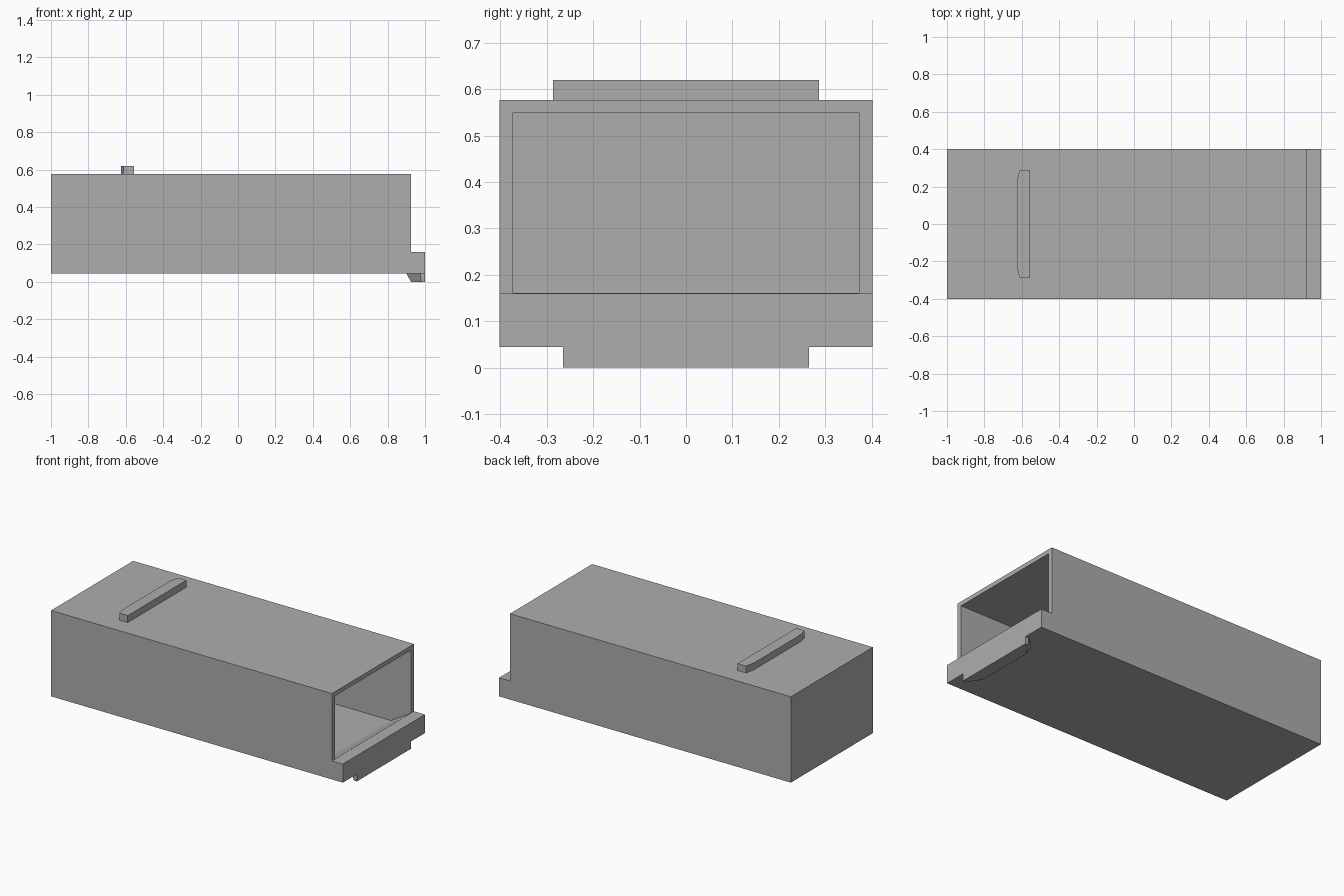
import bpy
import bmesh

cube = bpy.data.objects.get("Cube")
if cube:
    bpy.data.objects.remove(cube, do_unlink=True)

# One plain grey material
GREY = (0.42, 0.42, 0.42, 1)
grey = bpy.data.materials.new("plain grey")
grey.use_nodes = True
grey.diffuse_color = GREY
grey.node_tree.nodes["Principled BSDF"].inputs["Base Color"].default_value = GREY


def loft(name, ring_a, ring_b):
    """Solid between two matching rings of 3D points."""
    bm = bmesh.new()
    a = [bm.verts.new(p) for p in ring_a]
    b = [bm.verts.new(p) for p in ring_b]
    bm.faces.new(a)
    bm.faces.new(b)
    for i in range(len(a)):
        j = (i + 1) % len(a)
        bm.faces.new((a[i], a[j], b[j], b[i]))
    bmesh.ops.recalc_face_normals(bm, faces=bm.faces)
    mesh = bpy.data.meshes.new(name)
    bm.to_mesh(mesh)
    bm.free()
    mesh.materials.append(grey)
    obj = bpy.data.objects.new(name, mesh)
    bpy.context.collection.objects.link(obj)
    return obj


def side_prism(name, profile, half_width):
    """Extrude an x-z profile across y."""
    return loft(name, [(x, -half_width, z) for x, z in profile],
                [(x, half_width, z) for x, z in profile])


def mirrored(half, z):
    """Complete a half outline in y and place it at height z."""
    return [(x, y, z) for x, y in half] + [(x, -y, z) for x, y in reversed(half)]


# Drawer body with a projecting lip at its open end
BASE, TOP, LIP, MOUTH = 0.045, 0.577, 0.16, 0.925
body = side_prism("box_body", [(-1, BASE), (1, BASE), (1, LIP), (MOUTH, LIP),
                               (MOUTH, TOP), (-1, TOP)], 0.402)

# Hollow interior with a ramp rising from the floor to the lip
cavity = side_prism("cavity_cutter", [(-0.972, 0.077), (0.788, 0.077), (0.924, LIP),
                                      (0.95, 0.176), (0.95, 0.55), (-0.972, 0.55)], 0.373)
cavity.hide_render = True
cut = body.modifiers.new("hollow", "BOOLEAN")
cut.operation = "DIFFERENCE"
cut.solver = "EXACT"
cut.object = cavity
bpy.context.view_layer.objects.active = body
bpy.ops.object.modifier_apply(modifier=cut.name)
bpy.data.objects.remove(cavity, do_unlink=True)

# Stop bar on the roof, with tapered ends on its rear side
bar = [(-0.555, 0.287), (-0.613, 0.287), (-0.625, 0.23)]
loft("top_stop_bar", mirrored(bar, TOP), mirrored(bar, 0.62))

# Finger grip beneath the lip, sloped at the rear and cut back at the corners
loft("lower_grip",
     mirrored([(1, 0.265), (0.975, 0.265), (0.9, 0.19)], BASE),
     mirrored([(1, 0.265), (0.98, 0.265), (MOUTH, 0.185)], 0))
